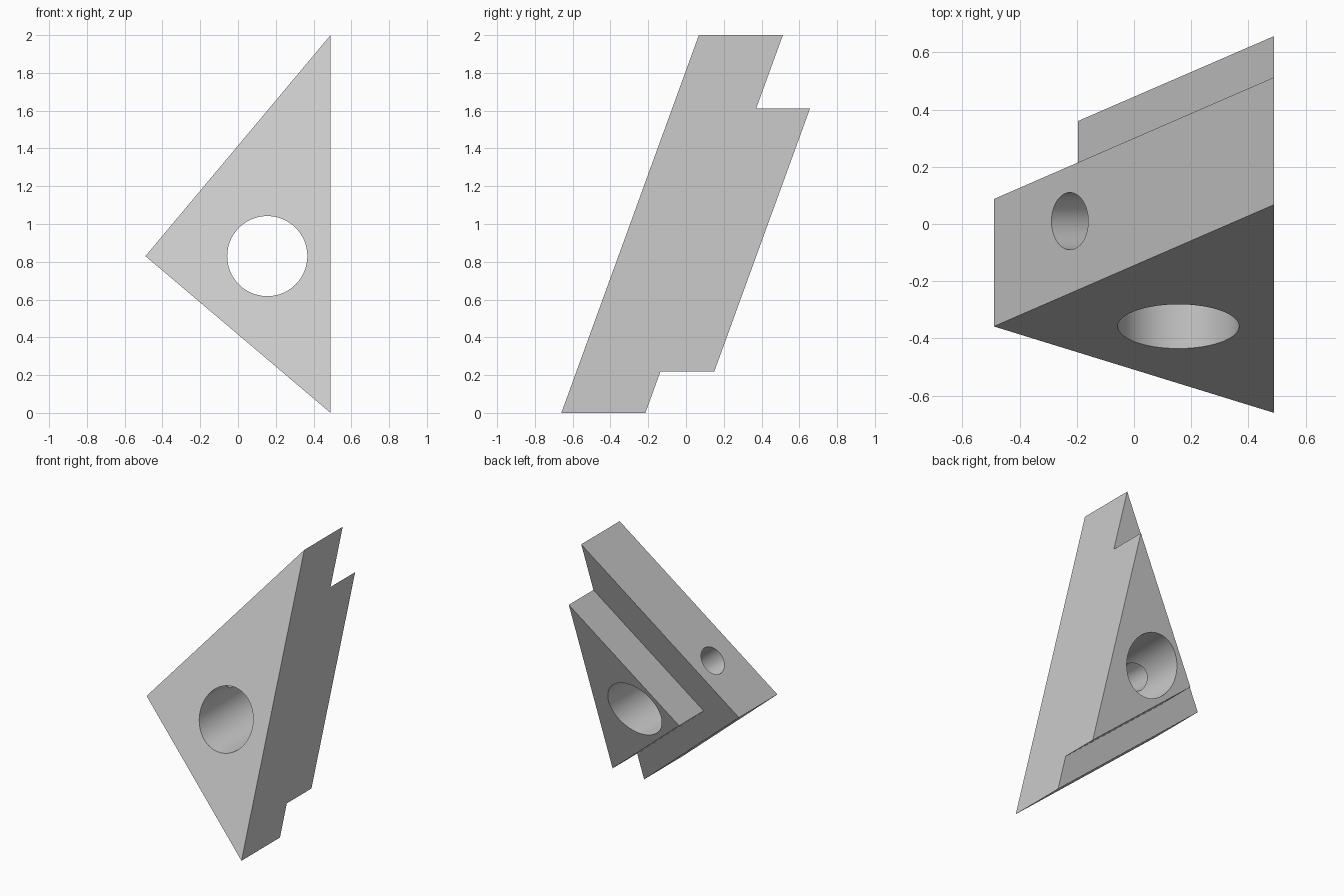
import bpy, bmesh, math
from mathutils import Vector

if "Cube" in bpy.data.objects:
    bpy.data.objects.remove(bpy.data.objects["Cube"])

grey = bpy.data.materials.new("plain grey")
grey.use_nodes = True
grey.diffuse_color = (0.6, 0.6, 0.6, 1)
grey.node_tree.nodes["Principled BSDF"].inputs["Base Color"].default_value = grey.diffuse_color

LEAN = math.tan(math.radians(20))


def leaning_prism(name, outline, near, far):
    """Prism along y whose end faces lean back; outline is (x, z)."""
    bm = bmesh.new()
    face = bm.faces.new([bm.verts.new((x, near + LEAN * z, z)) for x, z in outline])
    ends = bmesh.ops.extrude_face_region(bm, geom=[face])["geom"]
    bmesh.ops.translate(bm, vec=(0, far - near, 0),
                        verts=[v for v in ends if isinstance(v, bmesh.types.BMVert)])
    bmesh.ops.recalc_face_normals(bm, faces=bm.faces)
    mesh = bpy.data.meshes.new(name)
    bm.to_mesh(mesh)
    bm.free()
    mesh.materials.append(grey)
    obj = bpy.data.objects.new(name, mesh)
    bpy.context.collection.objects.link(obj)
    return obj


def drill(name, start, end, radius):
    """Cylinder between two points, used as a cutter."""
    start, end = Vector(start), Vector(end)
    axis = end - start
    bpy.ops.mesh.primitive_cylinder_add(
        vertices=96, radius=radius, depth=axis.length, location=(start + end) / 2,
        rotation=axis.to_track_quat("Z", "Y").to_euler())
    obj = bpy.context.object
    obj.name = name
    obj.hide_render = True
    obj.data.materials.append(grey)
    return obj


def combine(target, other, operation):
    mod = target.modifiers.new(other.name, "BOOLEAN")
    mod.operation = operation
    mod.solver = "EXACT"
    mod.object = other
    bpy.context.view_layer.objects.active = target
    bpy.ops.object.modifier_apply(modifier=mod.name)
    bpy.data.objects.remove(other)


# Large front plate and the smaller stepped plate behind it
block = leaning_prism("wedge_block", [(0.49, 0), (0.49, 2), (-0.49, 0.83)], -0.66, -0.215)
step = leaning_prism("back_step", [(0.49, 0.22), (0.49, 1.612), (-0.196, 0.796)], -0.4, 0.07)
combine(block, step, "UNION")

# Main bore runs front to back; a side bore meets it square to the upper slope
centre = Vector((0.155, 0.01, 0.83))
slope_normal = Vector((-1.17, 0, 0.98)).normalized()
combine(block, drill("main_bore", (0.155, -1, 0.83), (0.155, 1, 0.83), 0.212), "DIFFERENCE")
combine(block, drill("side_bore", centre, centre + slope_normal, 0.1), "DIFFERENCE")

# Smooth bores, sharp plate edges
bpy.ops.object.select_all(action="DESELECT")
block.select_set(True)
bpy.context.view_layer.objects.active = block
bpy.ops.object.shade_smooth_by_angle(angle=math.radians(20))
